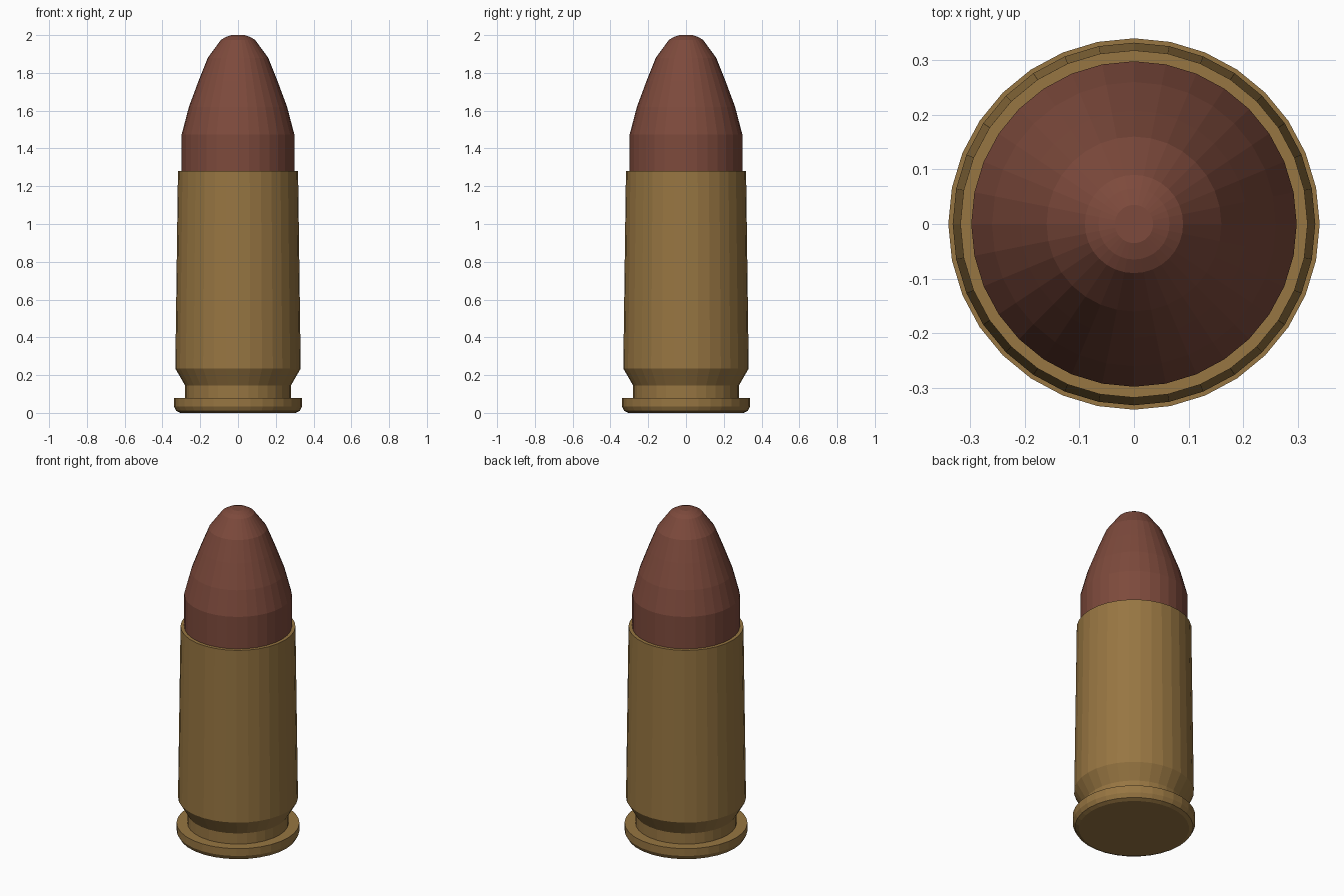
import bpy
import bmesh
from math import cos, sin, tau

cube = bpy.data.objects.get("Cube")
if cube:
    bpy.data.objects.remove(cube, do_unlink=True)

SIDES = 32


def make_material(name, rgb):
    mat = bpy.data.materials.new(name)
    mat.use_nodes = True
    color = (*rgb, 1.0)
    mat.diffuse_color = color
    shader = mat.node_tree.nodes["Principled BSDF"]
    shader.inputs["Base Color"].default_value = color
    return mat


def lathe(name, profile, mat):
    """Turn a list of (radius, height) into a closed, flat-shaded solid."""
    bm = bmesh.new()
    rings = []
    for r, z in profile:
        rings.append([bm.verts.new((r * cos(tau * i / SIDES), r * sin(tau * i / SIDES), z))
                      for i in range(SIDES)])
    for low, high in zip(rings, rings[1:]):
        for i in range(SIDES):
            j = (i + 1) % SIDES
            bm.faces.new((low[i], low[j], high[j], high[i]))
    bm.faces.new(reversed(rings[0]))
    bm.faces.new(rings[-1])
    bmesh.ops.recalc_face_normals(bm, faces=bm.faces)
    mesh = bpy.data.meshes.new(name)
    bm.to_mesh(mesh)
    bm.free()
    mesh.materials.append(mat)
    obj = bpy.data.objects.new(name, mesh)
    bpy.context.collection.objects.link(obj)
    return obj


brass = make_material("brass", (0.31, 0.18, 0.054))
copper = make_material("dark copper", (0.205, 0.068, 0.045))

# Case: rounded rim, extractor groove, bevel and tapered wall
lathe("case", [(0.305, 0), (0.327, 0.01), (0.34, 0.035), (0.34, 0.08),
               (0.28, 0.08), (0.28, 0.145), (0.332, 0.235), (0.318, 1.28)], brass)

# Bullet: straight shank, then a curved nose with a small flat tip
lathe("bullet", [(0.298, 1.2), (0.298, 1.475), (0.26, 1.62), (0.208, 1.76),
                 (0.16, 1.88), (0.09, 1.975), (0.065, 1.99), (0.035, 2.0)], copper)
